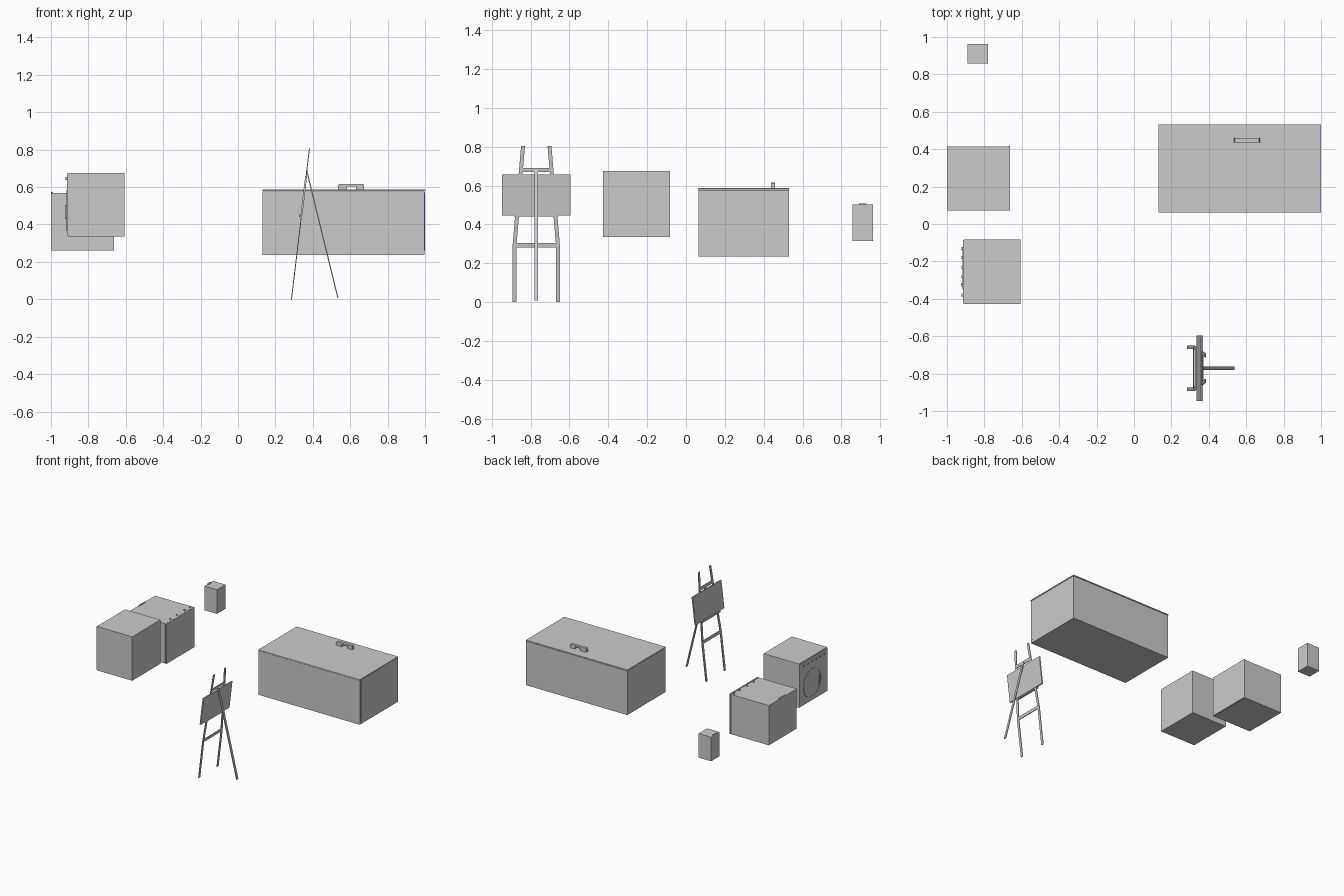
import bpy, bmesh, math
from mathutils import Vector, Matrix

if "Cube" in bpy.data.objects:
    bpy.data.objects.remove(bpy.data.objects["Cube"])


def finish(name, bm):
    bmesh.ops.recalc_face_normals(bm, faces=bm.faces)
    me = bpy.data.meshes.new(name)
    bm.to_mesh(me)
    bm.free()
    ob = bpy.data.objects.new(name, me)
    bpy.context.collection.objects.link(ob)
    return ob


def box(name, x, y, z, bevel=0.0):
    """Box from (min, max) ranges on each axis."""
    bm = bmesh.new()
    size = [r[1] - r[0] for r in (x, y, z)]
    mid = [(r[0] + r[1]) / 2 for r in (x, y, z)]
    bmesh.ops.create_cube(bm, size=1, matrix=Matrix.Translation(mid) @ Matrix.Diagonal((*size, 1)))
    ob = finish(name, bm)
    if bevel:
        m = ob.modifiers.new("bevel", 'BEVEL')
        m.width, m.segments = bevel, 2
    return ob


def plank(name, pts, width, thick):
    """Flat strip through pts, width along y, thickness along x."""
    bm = bmesh.new()
    rings = []
    for p in pts:
        rings.append([bm.verts.new(Vector(p) + Vector((sx * thick / 2, sy * width / 2, 0)))
                      for sx, sy in ((-1, -1), (1, -1), (1, 1), (-1, 1))])
    for a, b in zip(rings, rings[1:]):
        for i in range(4):
            j = (i + 1) % 4
            bm.faces.new((a[i], a[j], b[j], b[i]))
    bm.faces.new(rings[0])
    bm.faces.new(rings[-1])
    return finish(name, bm)


def disc(name, loc, radius, depth, axis='Z'):
    bm = bmesh.new()
    rot = Matrix.Rotation(math.pi / 2, 4, 'Y') if axis == 'X' else Matrix()
    bmesh.ops.create_cone(bm, cap_ends=True, segments=16, radius1=radius, radius2=radius,
                          depth=depth, matrix=Matrix.Translation(loc) @ rot)
    return finish(name, bm)


def extrude_xz(name, profile, y0, y1):
    bm = bmesh.new()
    f = bm.faces.new([bm.verts.new((x, y0, z)) for x, z in profile])
    r = bmesh.ops.extrude_face_region(bm, geom=[f])
    bmesh.ops.translate(bm, vec=(0, y1 - y0, 0),
                        verts=[v for v in r['geom'] if isinstance(v, bmesh.types.BMVert)])
    return finish(name, bm)


# Large chest with lid, side strip and top handle
box("chest_body", (0.132, 0.998), (0.065, 0.53), (0.236, 0.577))
box("chest_lid", (0.13, 1.0), (0.061, 0.532), (0.579, 0.587), 0.002)
box("chest_side_strip", (0.99, 1.0), (0.083, 0.089), (0.26, 0.57))
extrude_xz("chest_handle", [(0.535, 0.585), (0.535, 0.61), (0.54, 0.616), (0.669, 0.616), (0.674, 0.61),
                            (0.674, 0.585), (0.631, 0.585), (0.631, 0.604), (0.583, 0.604),
                            (0.583, 0.585)], 0.437, 0.459)

# Low cabinet with front slab on +x and small studs on top
box("cabinet_body", (-1.0, -0.675), (0.073, 0.414), (0.26, 0.568))
box("cabinet_front", (-0.673, -0.662), (0.071, 0.416), (0.26, 0.57), 0.002)
for y in (0.395, 0.33, 0.235, 0.155):
    disc("cabinet_stud", (-0.69, y, 0.57), 0.006, 0.012)
box("cabinet_rear_tab", (-1.0, -0.99), (0.21, 0.28), (0.56, 0.573))

# Front-loading machine facing -x
box("machine_body", (-0.91, -0.607), (-0.428, -0.083), (0.336, 0.676))
box("machine_front", (-0.915, -0.91), (-0.426, -0.085), (0.34, 0.672))
bm = bmesh.new()
n, cy, cz = 32, -0.24, 0.475
rings = [[bm.verts.new((x, cy + r * math.cos(2 * math.pi * i / n), cz + r * math.sin(2 * math.pi * i / n)))
          for i in range(n)] for r, x in ((0.11, -0.914), (0.11, -0.918), (0.1, -0.918), (0.1, -0.914))]
for a, b in zip(rings, rings[1:] + rings[:1]):
    for i in range(n):
        j = (i + 1) % n
        bm.faces.new((a[i], a[j], b[j], b[i]))
finish("machine_door_ring", bm)
box("machine_door_handle", (-0.924, -0.914), (-0.327, -0.317), (0.43, 0.505))
for i in range(6):
    disc("machine_knob", (-0.917, -0.13 - 0.05 * i, 0.645), 0.008, 0.009, 'X')

# Small bin with a tab on the rear edge
box("bin_body", (-0.889, -0.781), (0.858, 0.962), (0.316, 0.503))
box("bin_tab", (-0.889, -0.879), (0.89, 0.93), (0.495, 0.508))

# Easel: slanted plane x(z), mirrored legs, board and rear leg
EY = -0.771


def ex(z):
    return 0.286 + 0.119 * z


for s, side in ((-1, "left"), (1, "right")):
    plank("easel_leg_" + side, [(ex(z), EY + s * o, z) for z, o in
                                ((0, 0.112), (0.29, 0.112), (0.805, 0.068))], 0.02, 0.005)
for z, w in ((0.282, 0.224), (0.67, 0.16)):
    plank("easel_crossbar", [(ex(z), EY, z), (ex(z + 0.022), EY, z + 0.022)], w, 0.006)
plank("easel_board", [(ex(0.447), EY, 0.447), (ex(0.657), EY, 0.657)], 0.352, 0.01)
plank("easel_ledge", [(ex(0.44) - 0.006, EY, 0.44), (ex(0.452) - 0.006, EY, 0.452)], 0.23, 0.014)
plank("easel_rear_leg", [(0.534, EY, 0.008), (0.368, EY, 0.685)], 0.02, 0.006)
